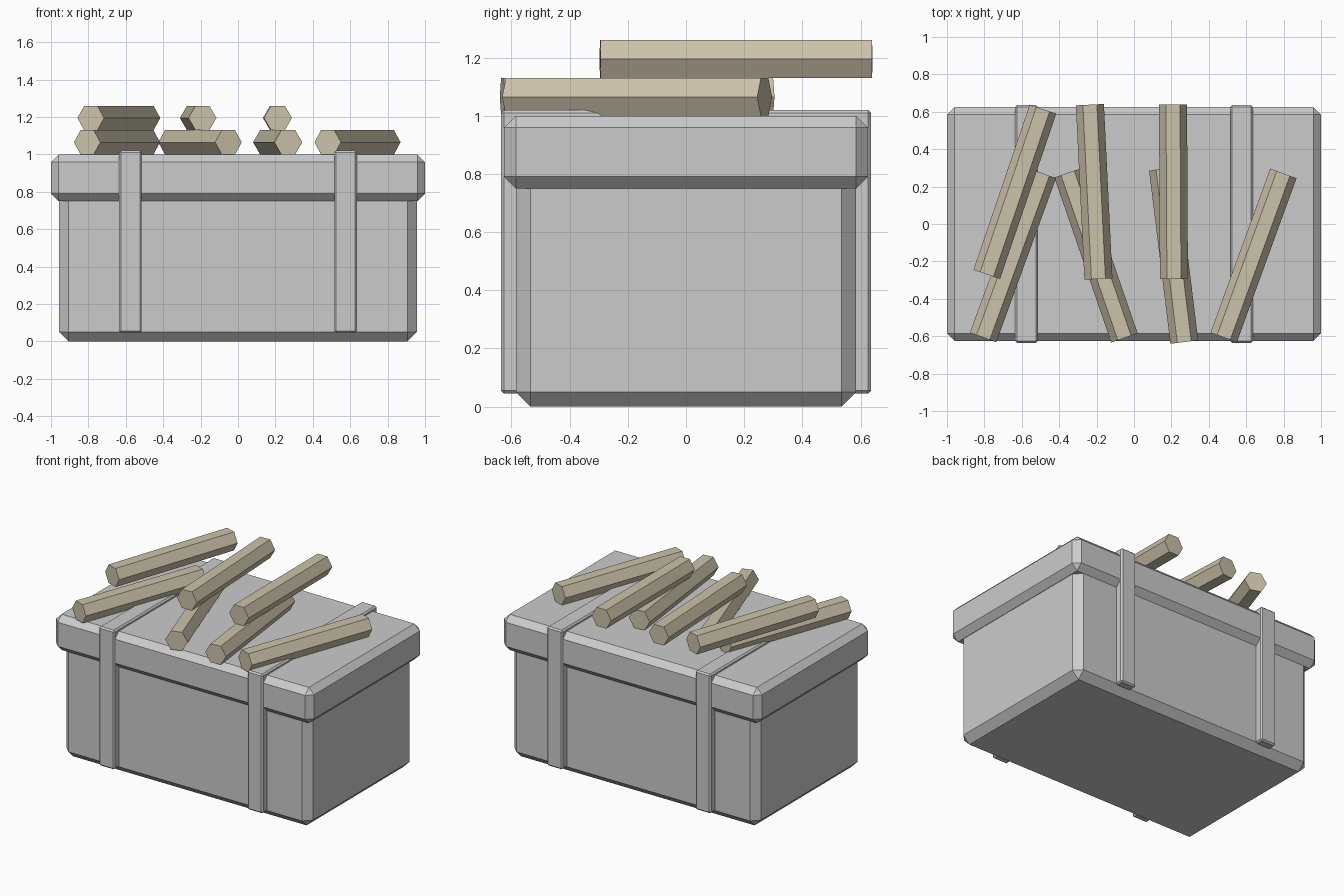
import bpy, bmesh
from math import radians
from mathutils import Matrix

if "Cube" in bpy.data.objects:
    bpy.data.objects.remove(bpy.data.objects["Cube"])


def chamfered_box(name, x, half_x, half_y, z0, z1, chamfer):
    bm = bmesh.new()
    bmesh.ops.create_cube(bm, size=2)
    bmesh.ops.scale(bm, vec=(half_x, half_y, (z1 - z0) / 2), verts=bm.verts)
    bmesh.ops.bevel(bm, geom=bm.edges[:], offset=chamfer, segments=1,
                    affect='EDGES', clamp_overlap=True)
    return finish(name, bm, (x, 0, (z0 + z1) / 2))


def finish(name, bm, location, angle=0):
    mesh = bpy.data.meshes.new(name)
    bm.to_mesh(mesh)
    bm.free()
    obj = bpy.data.objects.new(name, mesh)
    obj.location = location
    obj.rotation_euler.z = radians(angle)
    bpy.context.collection.objects.link(obj)
    return obj


def hex_rod(name, x, y, z, angle):
    # Lies along y, flat faces up and down; angle leans the back end to +x
    bm = bmesh.new()
    bmesh.ops.create_cone(bm, cap_ends=True, segments=6, radius1=0.075,
                          radius2=0.075, depth=0.933,
                          matrix=Matrix.Rotation(radians(90), 4, 'X'))
    # Put a corner of the hexagon at the sides
    if max(v.co.x for v in bm.verts) < 0.07:
        bmesh.ops.rotate(bm, verts=bm.verts, matrix=Matrix.Rotation(radians(30), 3, 'Y'))
    obj = finish(name, bm, (x, y, z), -angle)
    obj.data.materials.append(wood)


wood = bpy.data.materials.new("pale_wood")
wood.diffuse_color = (0.60, 0.54, 0.40, 1)
wood.use_nodes = True
wood.node_tree.nodes["Principled BSDF"].inputs["Base Color"].default_value = wood.diffuse_color

# Box body and overhanging lid
chamfered_box("box_body", 0, 0.956, 0.585, 0.0, 0.85, 0.05)
chamfered_box("box_lid", 0, 1.0, 0.626, 0.75, 1.0, 0.041)

# Two straps wrapped front to back
for side, label in ((-1, "left"), (1, "right")):
    chamfered_box(f"strap_{label}", side * 0.575, 0.06, 0.636, 0.045, 1.02, 0.01)

# Lower row of rods resting on the lid: x, lean angle
for i, (x, angle) in enumerate([(-0.647, 20), (-0.203, -19), (0.212, -7), (0.639, 20)]):
    hex_rod(f"lower_rod_{i + 1}", x, -0.168, 1.065, angle)

# Upper row of rods stacked towards the back
for i, (x, angle) in enumerate([(-0.637, 18.8), (-0.213, -2.8), (0.211, -0.3)]):
    hex_rod(f"upper_rod_{i + 1}", x, 0.172, 1.195, angle)
